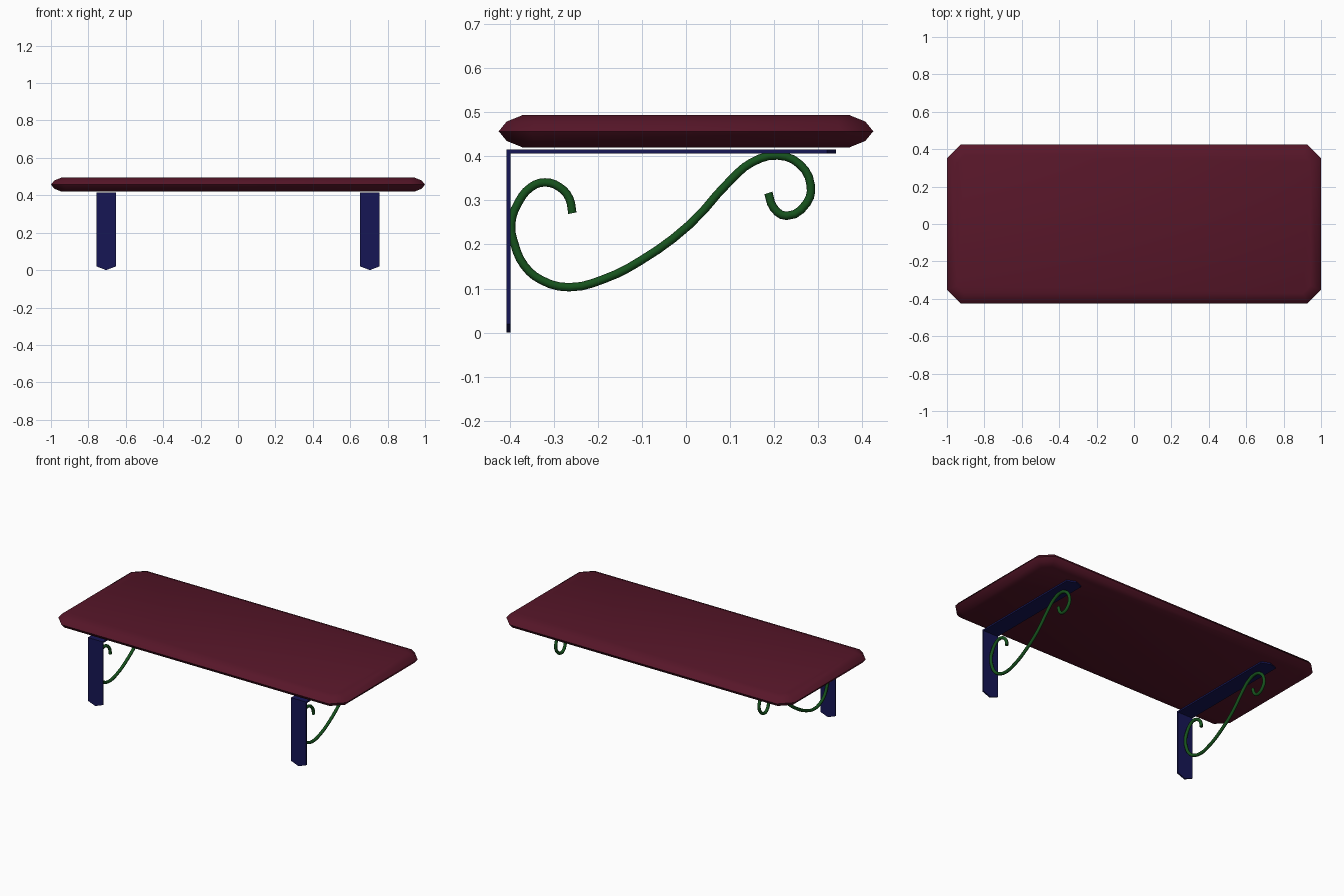
import bpy, bmesh, math

if "Cube" in bpy.data.objects:
    bpy.data.objects.remove(bpy.data.objects["Cube"])


def material(name, rgb):
    m = bpy.data.materials.new(name)
    m.diffuse_color = (*rgb, 1)
    m.use_nodes = True
    m.node_tree.nodes["Principled BSDF"].inputs["Base Color"].default_value = m.diffuse_color
    return m


WINE = material("wine", (0.095, 0.008, 0.022))
NAVY = material("navy", (0.008, 0.008, 0.09))
GREEN = material("green", (0.008, 0.085, 0.012))


def finish(bm, name, mat):
    bmesh.ops.recalc_face_normals(bm, faces=bm.faces)
    me = bpy.data.meshes.new(name)
    bm.to_mesh(me)
    bm.free()
    ob = bpy.data.objects.new(name, me)
    ob.data.materials.append(mat)
    bpy.context.collection.objects.link(ob)
    return ob


def loft(rings, name, mat):
    # skin a stack of equal-sized rings and cap both ends
    bm = bmesh.new()
    rows = [[bm.verts.new(p) for p in r] for r in rings]
    n = len(rows[0])
    for a, b in zip(rows, rows[1:]):
        for i in range(n):
            j = (i + 1) % n
            bm.faces.new((a[i], a[j], b[j], b[i]))
    bm.faces.new(rows[0])
    bm.faces.new(rows[-1])
    return finish(bm, name, mat)


# shelf board: clipped-corner outline with a rounded rim
def octagon(inset, z):
    x, y = 1 - inset, 0.425 - inset
    c = 0.073 - inset * (2 - math.sqrt(2))
    return [(x, c - y, z), (x, y - c, z), (x - c, y, z), (c - x, y, z),
            (-x, y - c, z), (-x, c - y, z), (c - x, -y, z), (x - c, -y, z)]


rim = [(0.055, -0.037), (0.018, -0.022), (0, 0), (0.018, 0.022), (0.055, 0.037)]
board = loft([octagon(i, 0.457 + dz) for i, dz in rim], "shelf_board", WINE)
bpy.context.view_layer.objects.active = board
board.select_set(True)
bpy.ops.object.shade_smooth_by_angle(angle=math.radians(50))

# scroll centre line in the y-z plane
SCROLL = [(-.258, .271), (-.265, .305), (-.287, .330), (-.32, .341), (-.352, .33),
          (-.380, .296), (-.397, .246), (-.389, .2), (-.367, .152), (-.328, .119),
          (-.265, .103), (-.185, .122), (-.105, .162), (.008, .245), (.105, .35),
          (.149, .386), (.208, .402), (.258, .382), (.283, .335), (.274, .294),
          (.228, .265), (.199, .283), (.187, .317)]

for side, cx in (("left", -0.705), ("right", 0.705)):
    # pointed wall plate and pointed shelf plate
    l, r = cx - 0.052, cx + 0.052
    wall = [(l, 0.416), (l, 0.02), (cx, 0.002), (r, 0.02), (r, 0.416)]
    arm = [(l, -0.398), (l, 0.32), (cx, 0.341), (r, 0.32), (r, -0.398)]
    wall = [(x, max(z, 0) if z > 0.01 else 0) for x, z in wall]
    loft([[(x, y, z) for x, z in wall] for y in (-0.407, -0.398)],
         side + "_wall_plate", NAVY)
    loft([[(x, y, z) for x, y in arm] for z in (0.407, 0.416)],
         side + "_shelf_plate", NAVY)

    # scroll brace
    cu = bpy.data.curves.new(side + "_scroll", 'CURVE')
    cu.dimensions = '3D'
    cu.bevel_depth = 0.0095
    cu.bevel_resolution = 2
    cu.resolution_u = 3
    cu.use_fill_caps = True
    sp = cu.splines.new('BEZIER')
    sp.bezier_points.add(len(SCROLL) - 1)
    for p, (y, z) in zip(sp.bezier_points, SCROLL):
        p.co = (cx, y, z)
        p.handle_left_type = p.handle_right_type = 'AUTO'
    cu.materials.append(GREEN)
    bpy.context.collection.objects.link(bpy.data.objects.new(side + "_scroll", cu))
